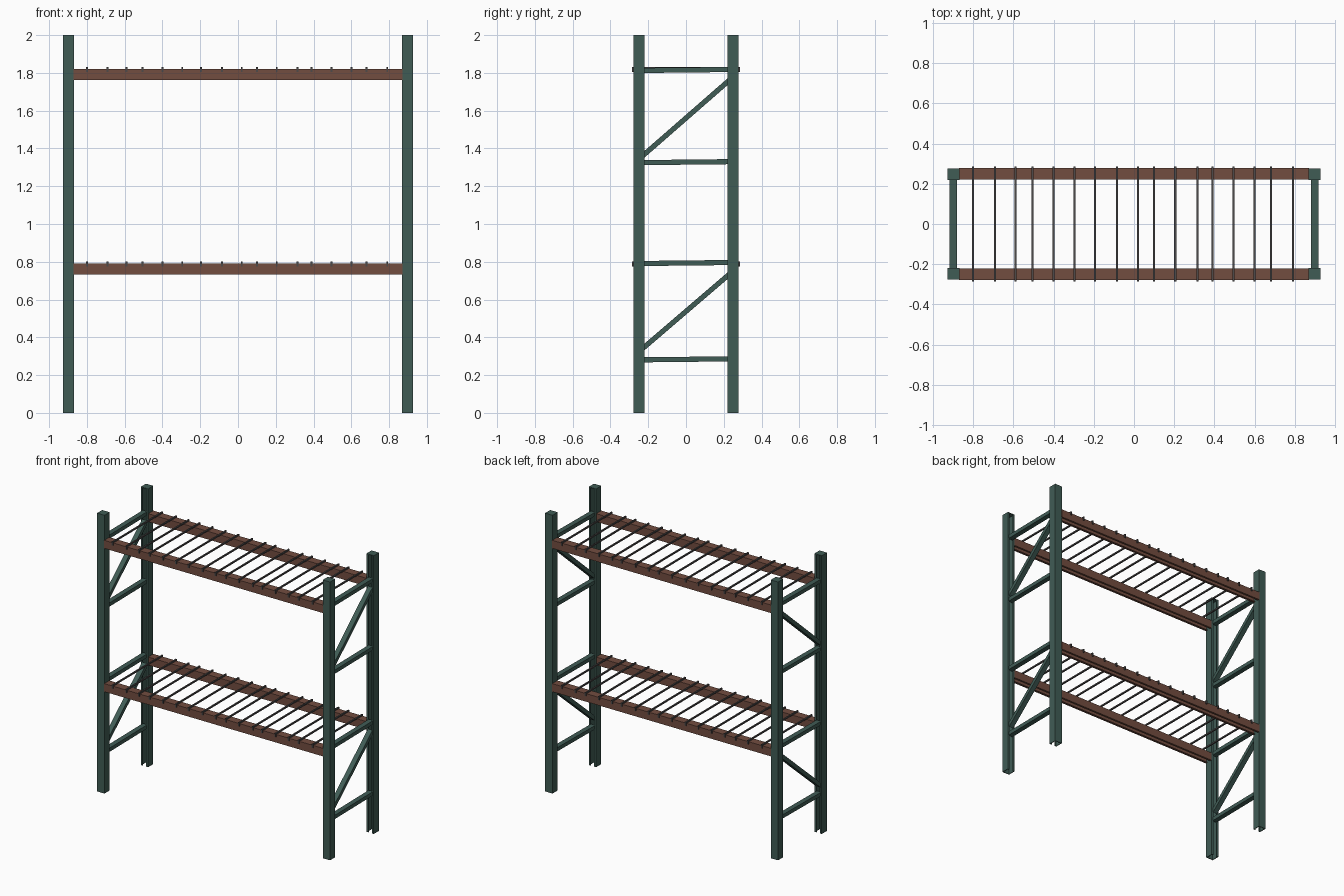
import bpy, bmesh
from mathutils import Vector

if "Cube" in bpy.data.objects:
    bpy.data.objects.remove(bpy.data.objects["Cube"])


def material(name, rgb):
    m = bpy.data.materials.new(name)
    m.diffuse_color = (*rgb, 1)
    m.use_nodes = True
    m.node_tree.nodes["Principled BSDF"].inputs["Base Color"].default_value = m.diffuse_color
    return m


GREEN = material("green_steel", (0.051, 0.107, 0.091))
BROWN = material("brown_steel", (0.17, 0.074, 0.051))
GREY = material("dark_wire", (0.075, 0.07, 0.07))


def finish(bm, name, mat):
    bmesh.ops.recalc_face_normals(bm, faces=bm.faces)
    me = bpy.data.meshes.new(name)
    bm.to_mesh(me)
    bm.free()
    me.materials.append(mat)
    ob = bpy.data.objects.new(name, me)
    bpy.context.collection.objects.link(ob)
    return ob


def add_box(bm, lo, hi):
    lo, hi = Vector(lo), Vector(hi)
    r = bmesh.ops.create_cube(bm, size=1)
    for v in r["verts"]:
        v.co = (lo + hi) / 2 + Vector(c * s for c, s in zip(v.co, hi - lo))


def add_prism(bm, outline, origin, u, v, along):
    origin, u, v, along = map(Vector, (origin, u, v, along))
    f = bm.faces.new([bm.verts.new(origin + u * a + v * b) for a, b in outline])
    r = bmesh.ops.extrude_face_region(bm, geom=[f], use_keep_orig=True)
    for e in r["geom"]:
        if isinstance(e, bmesh.types.BMVert):
            e.co += along


def channel(w, t, g):
    # lipped C profile, open towards +v
    half = [(w, -w), (w, w), (g, w), (g, w - t), (w - t, w - t), (w - t, t - w)]
    return half + [(-a, b) for a, b in reversed(half)]


PX, PY, HW = 0.897, 0.248, 0.029
PROFILE = channel(HW, 0.005, 0.014)
SIDES = (("left", -1), ("right", 1))
DEPTHS = (("front", -1), ("back", 1))

# Upright posts: channels open towards the middle of the depth, capped on top
for sx, x in SIDES:
    for sy, y in DEPTHS:
        bm = bmesh.new()
        add_prism(bm, PROFILE, (x * PX, y * PY, 0), (1, 0, 0), (0, -y, 0), (0, 0, 1.996))
        add_box(bm, (x * PX - HW, y * PY - HW, 1.996), (x * PX + HW, y * PY + HW, 2))
        finish(bm, f"{sy}_{sx}_post", GREEN)


def brace(name, x, z0, z1, w=0.036, t=0.027):
    # straight bar between the front and back posts
    a, b = Vector((x, -0.228, z0)), Vector((x, 0.228, z1))
    d = b - a
    n = Vector((0, -d.z, d.y)).normalized()
    bm = bmesh.new()
    rect = [(-w / 2, -t / 2), (w / 2, -t / 2), (w / 2, t / 2), (-w / 2, t / 2)]
    add_prism(bm, rect, a, (1, 0, 0), n, d)
    finish(bm, name, GREEN)


# Side frame braces
for sx, x in SIDES:
    for i, z in enumerate((0.281, 0.791, 1.325, 1.813)):
        brace(f"{sx}_horizontal_brace_{i + 1}", x * 0.898, z, z + 0.005)
    for i, (z0, z1) in enumerate(((0.342, 0.733), (1.362, 1.760))):
        brace(f"{sx}_diagonal_brace_{i + 1}", x * 0.898, z0, z1)

RODS = (-0.80, -0.69, -0.59, -0.505, -0.40, -0.295, -0.195, -0.085, 0.02,
        0.10, 0.205, 0.315, 0.39, 0.495, 0.60, 0.68, 0.79)

for level, top in (("lower", 0.791), ("upper", 1.821)):
    # Shelf beams: channels open downwards
    for sy, y in DEPTHS:
        bm = bmesh.new()
        add_prism(bm, PROFILE, (-0.87, y * 0.25, top - HW), (0, 1, 0), (0, 0, -1), (1.74, 0, 0))
        finish(bm, f"{level}_{sy}_beam", BROWN)
    # Shelf rods with hooked ends
    bm = bmesh.new()
    r, e = 0.005, 0.286
    for x in RODS:
        add_box(bm, (x - r, -e, top), (x + r, e, top + 0.01))
        for y in (-1, 1):
            ys = sorted((y * 0.279, y * e))
            add_box(bm, (x - r, ys[0], top - 0.016), (x + r, ys[1], top))
    finish(bm, f"{level}_shelf_rods", GREY)
